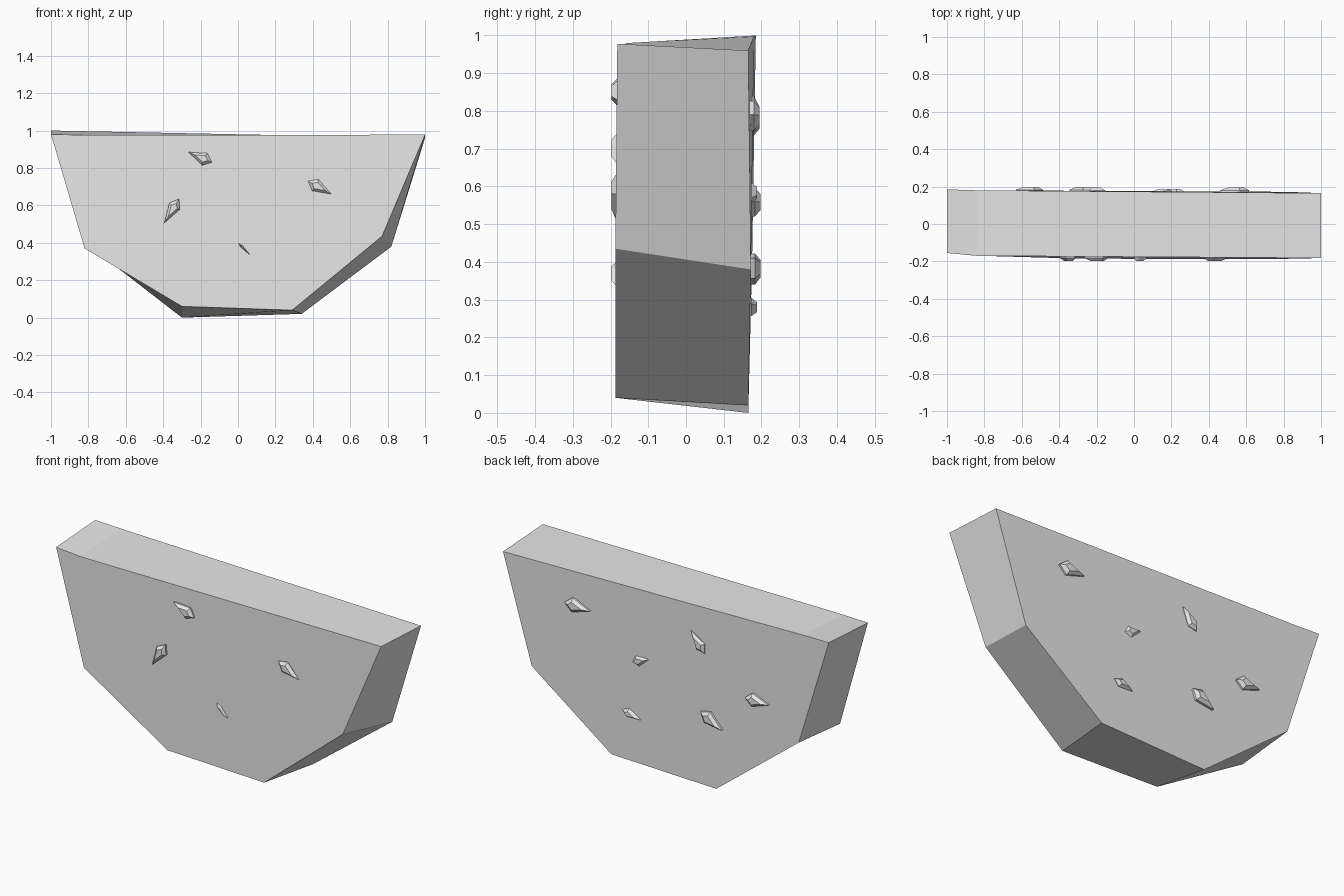
import bpy
import bmesh
from mathutils import Vector

cube = bpy.data.objects.get("Cube")
if cube:
    bpy.data.objects.remove(cube, do_unlink=True)

grey = bpy.data.materials.new("light_grey")
grey.use_nodes = True
grey.diffuse_color = (0.8, 0.8, 0.8, 1)
grey.node_tree.nodes["Principled BSDF"].inputs["Base Color"].default_value = (0.8, 0.8, 0.8, 1)


def loft(name, rings):
    """Join rings of equal length with side faces and cap both ends."""
    bm = bmesh.new()
    loops = [[bm.verts.new(p) for p in ring] for ring in rings]
    for a, b in zip(loops, loops[1:]):
        for i in range(len(a)):
            j = (i + 1) % len(a)
            bm.faces.new((a[i], a[j], b[j], b[i]))
    bm.faces.new(loops[0])
    bm.faces.new(loops[-1])
    bmesh.ops.recalc_face_normals(bm, faces=bm.faces[:])
    mesh = bpy.data.meshes.new(name)
    bm.to_mesh(mesh)
    bm.free()
    mesh.materials.append(grey)
    obj = bpy.data.objects.new(name, mesh)
    bpy.context.collection.objects.link(obj)
    return obj


# Slice body: matching front and back outlines
front = [(-1, -.155, .98), (-.84, -.17, .976), (1, -.182, .978), (.77, -.187, .435),
         (.29, -.187, .04), (-.30, -.185, .06), (-.82, -.17, .37)]
back = [(-1, .185, 1), (-.84, .18, .997), (1, .165, .96), (.82, .172, .38),
        (.34, .165, .02), (-.30, .165, 0), (-.81, .175, .395)]
loft("slice_body", [front, back])


def seed(name, side, tip, blunt, width, top):
    """Faceted kite-shaped pip, sunk into the face on the given side."""
    tip, blunt = Vector(tip), Vector(blunt)
    axis = blunt - tip
    across = Vector((-axis.y, axis.x)).normalized() * width / 2
    mid = tip + axis * 0.7
    kite = [tip, mid + across, blunt, mid - across]
    centre = tip + axis * 0.62
    rings = []
    for scale, depth in ((1, .15), (1, top - .015), (.55, top)):
        ring = [centre + (p - centre) * scale for p in kite]
        rings.append([(p.x, side * depth, p.y) for p in ring])
    loft(name, rings)


# Pips on the front face
front_seeds = [((-.265, .885), (-.14, .83), .07), ((.50, .66), (.375, .73), .07),
               ((-.395, .505), (-.315, .635), .065), ((.067, .333), (0, .40), .012)]
for i, (tip, blunt, width) in enumerate(front_seeds, 1):
    seed(f"front_seed_{i}", -1, tip, blunt, width, .198)

# Pips on the back face
back_seeds = [((.46, .78), (.615, .79), .08, .195), ((.1, .61), (.205, .57), .06, .188),
              ((-.155, .84), (-.24, .735), .065, .195), ((.155, .26), (.267, .29), .05, .188),
              ((-.345, .34), (-.217, .41), .075, .198), ((-.63, .555), (-.487, .56), .075, .198)]
for i, (tip, blunt, width, top) in enumerate(back_seeds, 1):
    seed(f"back_seed_{i}", 1, tip, blunt, width, top)
